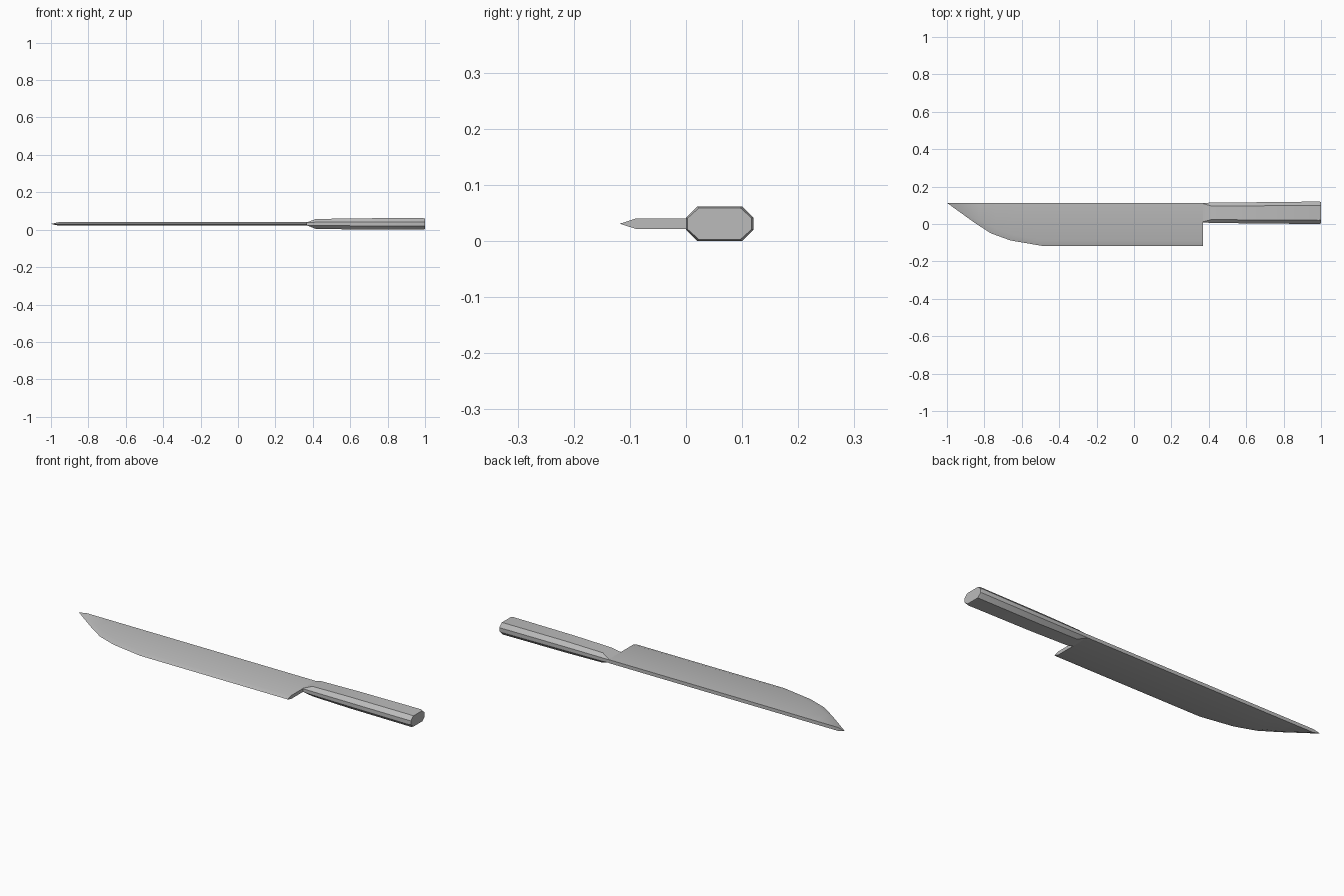
import bpy
import bmesh
import math

cube = bpy.data.objects.get("Cube")
if cube:
    bpy.data.objects.remove(cube, do_unlink=True)

MID = 0.031      # height of the symmetry plane
HALF = 0.009     # half thickness of the blade

steel = bpy.data.materials.new("grey steel")
steel.use_nodes = True
grey = (0.5, 0.5, 0.5, 1)
steel.diffuse_color = grey
steel.node_tree.nodes["Principled BSDF"].inputs["Base Color"].default_value = grey


def finish(bm, name, angle):
    bmesh.ops.recalc_face_normals(bm, faces=bm.faces[:])
    mesh = bpy.data.meshes.new(name)
    bm.to_mesh(mesh)
    bm.free()
    mesh.materials.append(steel)
    obj = bpy.data.objects.new(name, mesh)
    bpy.context.collection.objects.link(obj)
    bpy.ops.object.select_all(action="DESELECT")
    obj.select_set(True)
    bpy.context.view_layer.objects.active = obj
    bpy.ops.object.shade_smooth_by_angle(angle=math.radians(angle))


# Blade: cutting edge on the middle plane, flat sides starting at the bevel line
edge = [(-1, 0.113), (-0.85, 0.005), (-0.765, -0.05), (-0.66, -0.088),
        (-0.485, -0.118), (0.37, -0.118)]
bevel = [(-0.96, 0.113), (-0.83, 0.02), (-0.74, -0.025), (-0.64, -0.06),
         (-0.485, -0.09), (0.37, -0.09)]
bm = bmesh.new()
rim = [bm.verts.new((x, y, MID)) for x, y in edge]
sides = []
for s in (1, -1):
    line = [bm.verts.new((x, y, MID + s * HALF)) for x, y in bevel]
    spine = [bm.verts.new((x, 0.113, MID + s * HALF)) for x, _ in bevel[1:]]
    spine.insert(0, line[0])
    for i in range(len(rim) - 1):
        bm.faces.new((rim[i], rim[i + 1], line[i + 1], line[i]))
        strip = [line[i], line[i + 1], spine[i + 1]]
        bm.faces.new(strip + ([spine[i]] if i else []))
    sides.append((line, spine))
(top, top_spine), (low, low_spine) = sides
for i in range(len(rim) - 1):
    bm.faces.new((top_spine[i], top_spine[i + 1], low_spine[i + 1], low_spine[i]))
bm.faces.new((rim[0], top[0], low[0]))
bm.faces.new((rim[-1], top[-1], top_spine[-1], low_spine[-1], low[-1]))
finish(bm, "blade", 30)


# Handle: chamfered sections lofted from the blade to the butt
# x, near y, far y, half height, half height of the narrow sides, chamfer width
stations = [(0.37, 0.008, 0.113, 0.009, 0.008, 0.004),
            (0.415, 0.006, 0.114, 0.026, 0.009, 0.018),
            (0.63, 0.003, 0.116, 0.03, 0.010, 0.019),
            (0.99, 0.0, 0.12, 0.031, 0.011, 0.02),
            (1.0, 0.003, 0.117, 0.028, 0.010, 0.02)]
bm = bmesh.new()
rings = []
for x, y0, y1, h, n, c in stations:
    section = [(y0, -n), (y0 + c, -h), (y1 - c, -h), (y1, -n),
               (y1, n), (y1 - c, h), (y0 + c, h), (y0, n)]
    rings.append([bm.verts.new((x, y, MID + z)) for y, z in section])
for a, b in zip(rings, rings[1:]):
    for i in range(len(a)):
        j = (i + 1) % len(a)
        bm.faces.new((a[i], a[j], b[j], b[i]))
bm.faces.new(rings[0])
bm.faces.new(rings[-1])
finish(bm, "handle", 30)
